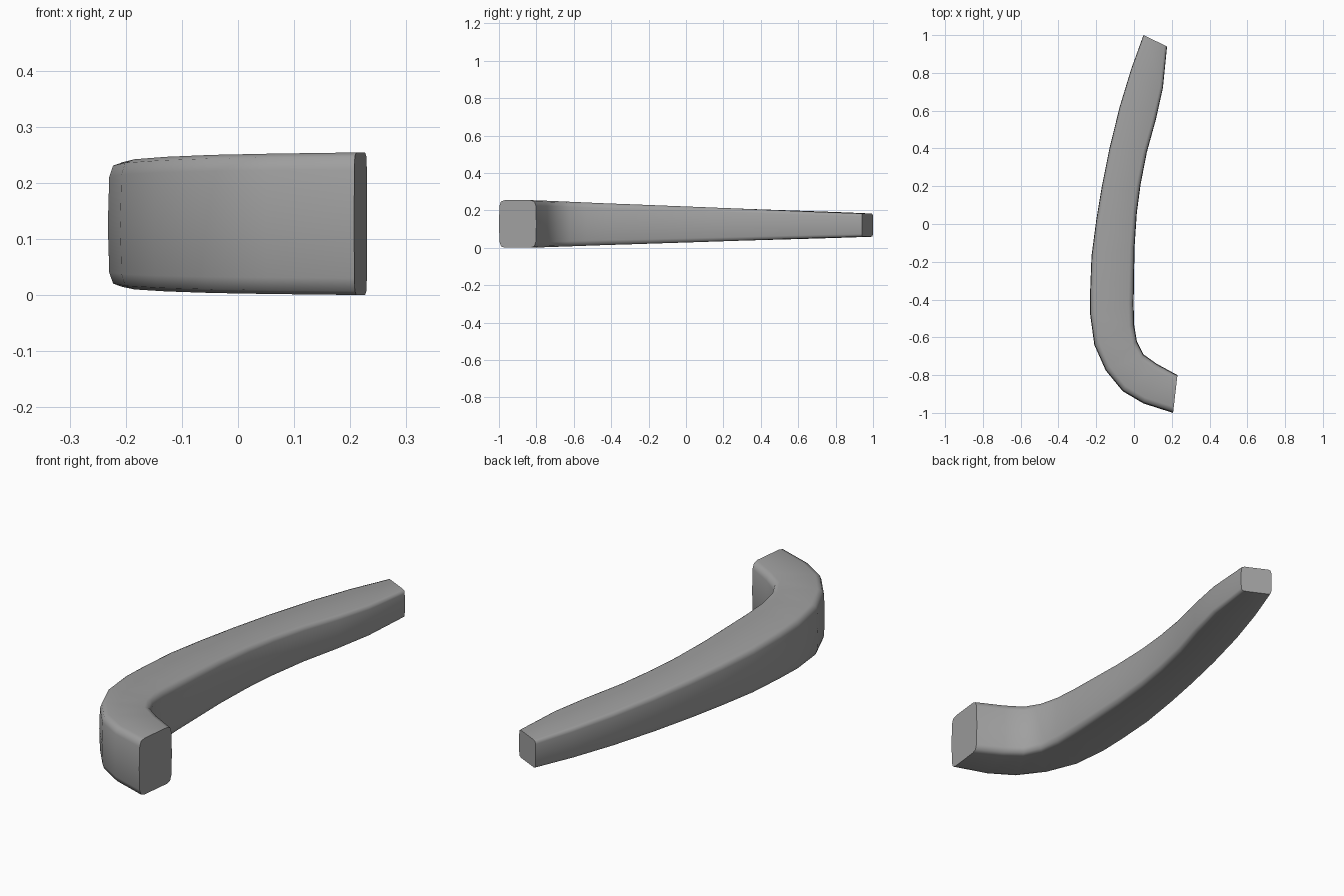
import bpy, bmesh, math
from mathutils import Vector

cube = bpy.data.objects.get("Cube")
if cube:
    bpy.data.objects.remove(cube, do_unlink=True)

# Plan outline: paired points on the outer and inner side, hook end to tip
OUTER = [(.207, -1), (.05, -.95), (-.06, -.885), (-.15, -.775), (-.21, -.64),
         (-.232, -.48), (-.232, -.35), (-.225, -.17), (-.2, .02), (-.17, .2),
         (-.13, .4), (-.076, .62), (-.015, .82), (.05, 1)]
INNER = [(.23, -.8), (.12, -.74), (.05, -.69), (.015, -.62), (0, -.53),
         (-.002, -.42), (0, -.28), (.003, -.12), (.015, .06), (.035, .21),
         (.068, .38), (.115, .55), (.153, .72), (.175, .94)]

# Rounded side profile: inset from the side, drop from the top
SIDE = [(.032, 0), (.011, .007), (.003, .03)]


def section(outer, inner):
    """Ring of points for one rounded cross-section of the tapering bar."""
    a, b = Vector((*outer, 0)), Vector((*inner, 0))
    across = (b - a).normalized()
    t = ((a.y + b.y) / 2 + .9) / 1.87
    half = .127 + (.062 - .127) * t
    middle = .1275 - .0065 * t
    size = half / .127
    side = [(i * size, half - d * size) for i, d in SIDE]
    side += [(0, 0)] + [(i, -z) for i, z in reversed(side)]
    up = Vector((0, 0, 1))
    ring = [a + across * i + up * (middle + z) for i, z in side]
    ring += [b - across * i + up * (middle + z) for i, z in reversed(side)]
    return ring


# Loft the sections and close both ends
bm = bmesh.new()
rings = [[bm.verts.new(p) for p in section(o, i)] for o, i in zip(OUTER, INNER)]
for r, s in zip(rings, rings[1:]):
    for k in range(len(r)):
        n = (k + 1) % len(r)
        bm.faces.new((r[k], r[n], s[n], s[k]))
bm.faces.new(rings[0])
bm.faces.new(rings[-1])
bmesh.ops.recalc_face_normals(bm, faces=bm.faces)
mesh = bpy.data.meshes.new("curved_handle")
bm.to_mesh(mesh)
bm.free()
handle = bpy.data.objects.new("curved_handle", mesh)
bpy.context.collection.objects.link(handle)

# Plain grey material
grey = bpy.data.materials.new("mid_grey")
grey.use_nodes = True
colour = (.35, .35, .35, 1)
grey.diffuse_color = colour
grey.node_tree.nodes["Principled BSDF"].inputs["Base Color"].default_value = colour
mesh.materials.append(grey)

# Smooth sides, crisp ends
bpy.ops.object.select_all(action='DESELECT')
handle.select_set(True)
bpy.context.view_layer.objects.active = handle
bpy.ops.object.shade_smooth_by_angle(angle=math.radians(55))
